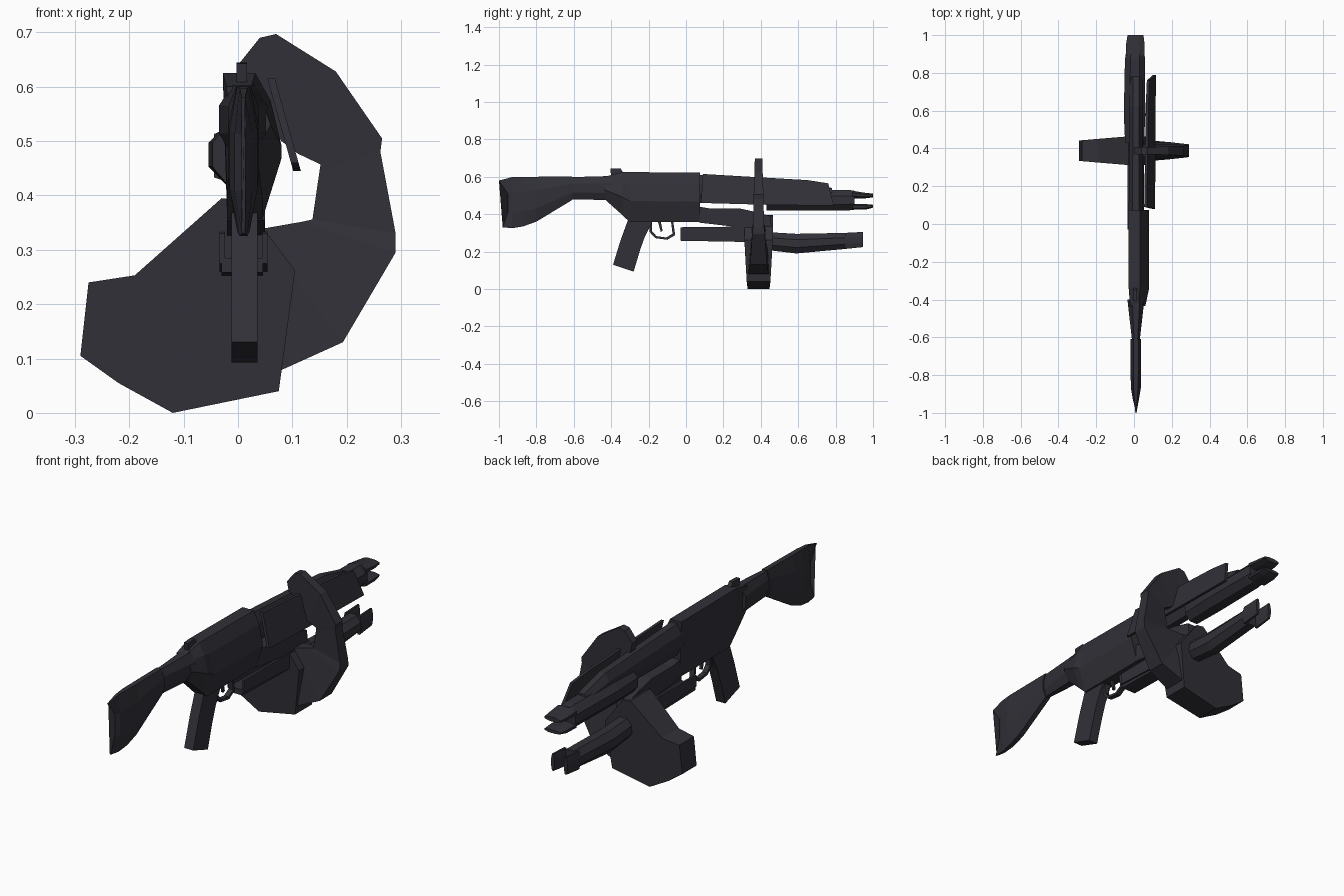
import bpy, bmesh, math

mat = bpy.data.materials.new("dark gunmetal")
mat.diffuse_color = (0.031, 0.030, 0.039, 1)
CX = 0.01  # centre line of the gun


def loft(name, sections):
    """Skin a list of equal-length rings of 3D points, capping both ends."""
    bm = bmesh.new()
    rings = [[bm.verts.new(p) for p in s] for s in sections]
    n = len(rings[0])
    for a, b in zip(rings, rings[1:]):
        for i in range(n):
            j = (i + 1) % n
            bm.faces.new((a[i], a[j], b[j], b[i]))
    bm.faces.new(rings[0])
    bm.faces.new(rings[-1])
    bmesh.ops.recalc_face_normals(bm, faces=bm.faces)
    me = bpy.data.meshes.new(name)
    bm.to_mesh(me)
    bm.free()
    me.materials.append(mat)
    ob = bpy.data.objects.new(name, me)
    bpy.context.collection.objects.link(ob)
    return ob


def side_plate(name, profile, x0, x1):
    """Extrude a (y, z) profile across x."""
    return loft(name, [[(x, y, z) for y, z in profile] for x in (x0, x1)])


def octa(y, zb, zt, hw, x=CX, cut=0.3):
    """Chamfered box section across the y axis."""
    h, k = (zt - zb) * cut, hw * 0.45
    return [(x - k, y, zt), (x + k, y, zt), (x + hw, y, zt - h), (x + hw, y, zb + h),
            (x + k, y, zb), (x - k, y, zb), (x - hw, y, zb + h), (x - hw, y, zt - h)]


# shoulder stock with a hollowed, sharp butt
butt = [(CX + s * w, y, z) for s, w, y, z in
        [(-1, .003, -1, .58), (1, .003, -1, .58), (1, .004, -.952, .51), (1, .004, -.952, .41),
         (1, .003, -.98, .33), (-1, .003, -.98, .33), (-1, .004, -.952, .41), (-1, .004, -.952, .51)]]
loft("stock", [butt, octa(-.93, .325, .598, .016), octa(-.87, .335, .60, .026),
               octa(-.80, .36, .60, .028), octa(-.61, .475, .602, .028)])
loft("stock_neck", [octa(-.62, .48, .598, .02), octa(-.40, .475, .604, .045)])


# receiver, fuller on the right side
def body(y, zb, zt, s):
    r = zt - zb
    return [(-.028 * s, y, zt), (.032 * s, y, zt), (.06 * s, y, zt - .22 * r),
            (.08 * s, y, zb + .42 * r), (.045 * s, y, zb), (-.02 * s, y, zb)]


loft("receiver", [body(-.435, .48, .60, .75), body(-.34, .395, .625, 1),
                  body(-.30, .357, .625, 1), body(.075, .357, .622, 1)])
side_plate("receiver_front", [(.07, .44), (.13, .43), (.29, .43), (.38, .41), (.45, .39),
                              (.46, .31), (.07, .355)], -.02, .05)
side_plate("rear_sight", [(-.40, .60), (-.405, .643), (-.35, .645), (-.335, .62)], -.003, .017)

# grip and trigger guard
grip = [(-.31, .37), (-.18, .36), (-.22, .28), (-.245, .21), (-.28, .093), (-.39, .13), (-.35, .26)]
side_plate("grip", grip, -.012, .036)
guard = [(-.195, .36), (-.195, .305), (-.165, .272), (-.10, .263), (-.058, .288), (-.068, .36)]
gy, gz = -.128, .325
loft("trigger_guard", [[(x, gy + (y - gy) * k, gz + (z - gz) * k if z < .35 else z)
                        for x, k in ((0, 1), (.024, 1), (.024, .8), (0, .8))] for y, z in guard])
side_plate("trigger", [(-.15, .36), (-.135, .36), (-.125, .31), (-.135, .305)], .006, .018)

# upper barrel with shroud and forked muzzle
loft("barrel_shroud", [octa(.06, .46, .61, .038), octa(.62, .46, .58, .036),
                       octa(.78, .47, .54, .034)])
loft("upper_barrel", [octa(.43, .42, .53, .05, .003), octa(.58, .42, .53, .057, .003),
                      octa(.87, .42, .53, .053, .005), octa(.90, .424, .525, .05, .006)])
for name, back, front in (("upper_prong", (.485, .525), (.49, .51)),
                          ("lower_prong", (.424, .455), (.435, .45))):
    loft(name, [octa(.89, *back, .05, .006), octa(.96, back[0], front[1] + .004, .048, .007),
                octa(1.0, *front, .042, .008)])

# slanted side shield
shield = [(.09, .615), (.65, .582), (.76, .565), (.79, .445), (.44, .45), (.08, .46)]


def slant(z, off):
    return .06 + (.615 - z) * .28 + off


loft("side_shield", [[(slant(z, o), y, z) for y, z in shield] for o in (-.006, .008)])

# lower barrel with a forked end, and the open channel behind it
loft("lower_barrel", [octa(.42, .21, .305, .042), octa(.59, .19, .295, .045),
                      octa(.86, .215, .30, .045)])
for s in (-1, 1):
    x = CX + s * .034
    loft("lower_fork", [octa(.85, .214, .30, .012, x), octa(.945, .224, .305, .009, x)])
    wall = [(-.03, .33), (.40, .335), (.40, .255), (-.03, .275)]
    side_plate("channel_wall", wall, CX + s * .034, CX + s * .044)
side_plate("channel_floor", [(-.03, .285), (.40, .28), (.40, .25), (-.03, .258)], -.03, .046)

# drum magazine hanging to the left, thinner at its edges
drum = [(-.275, .24), (-.19, .253), (-.03, .395), (.01, .39), (.05, .335), (.105, .262),
        (.075, .04), (-.12, 0), (-.22, .055), (-.29, .105)]


def drum_half(x, z):
    return .054 + .022 * max(0, min(1, (x + .29) / .25)) * min(1, .3 + z / .3)


loft("drum_magazine", [[(x, .388 + s * drum_half(x, z), z) for x, z in drum] for s in (-1, 1)])

# curved feed arm sweeping round the right side: outer x z, inner x z, half thicknesses
arm = [(.0, .64, .02, .55, .018, .018), (.04, .69, .06, .53, .02, .018), (.07, .697, .08, .50, .02, .018),
       (.18, .628, .11, .477, .022, .016), (.265, .505, .152, .457, .026, .014),
       (.262, .48, .15, .445, .026, .012), (.29, .33, .137, .356, .03, .014),
       (.29, .295, .12, .352, .034, .018), (.193, .13, .04, .338, .045, .035),
       (.078, .078, .0, .30, .055, .05)]
loft("feed_arm", [[(ox, .388 - a, oz), (ox, .388 + a, oz), (ix, .388 + b, iz), (ix, .388 - b, iz)]
                  for ox, oz, ix, iz, a, b in arm])
